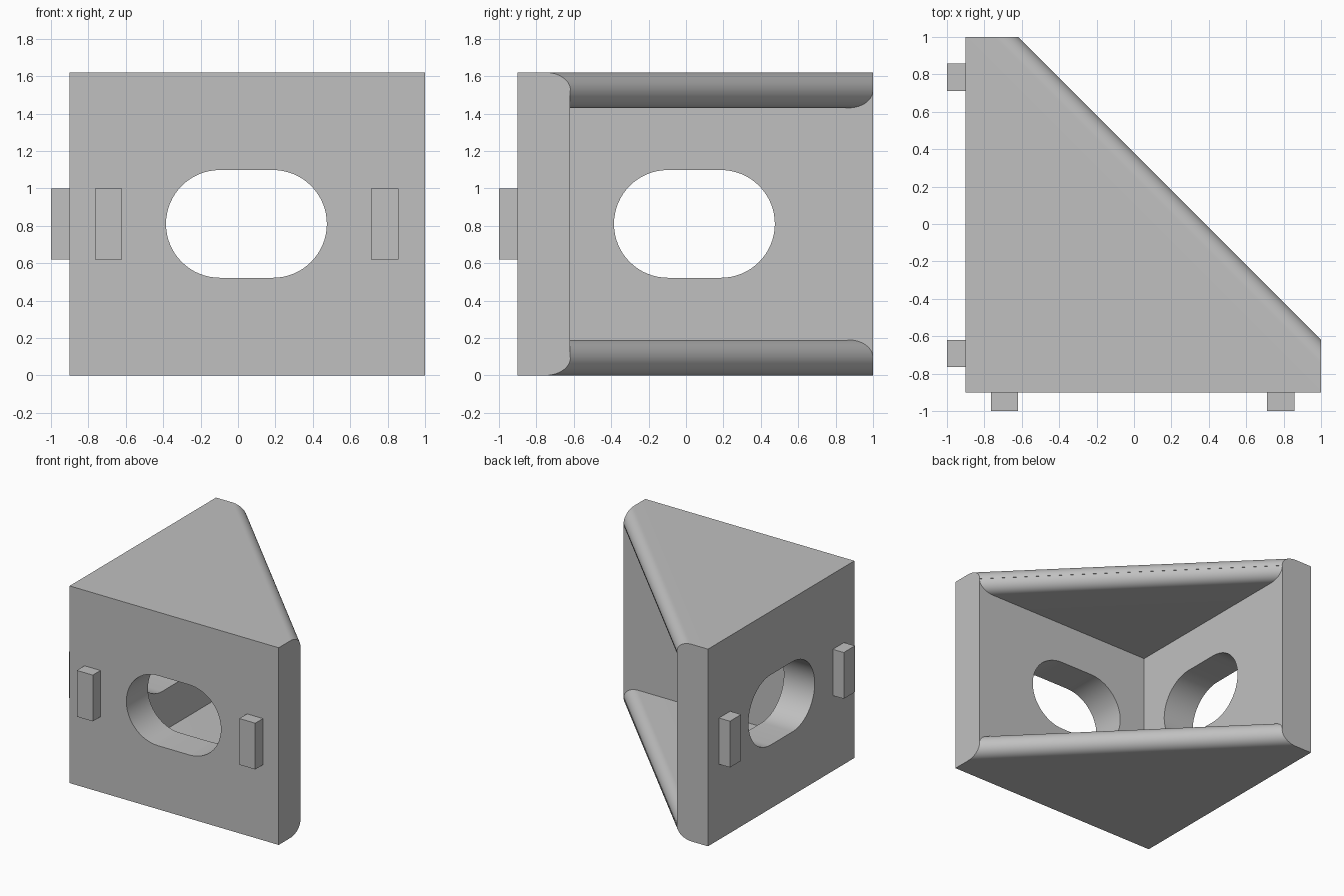
import bpy, bmesh
from math import sin, cos, pi, sqrt
from mathutils import Vector

cube = bpy.data.objects.get("Cube")
if cube:
    bpy.data.objects.remove(cube, do_unlink=True)

grey = bpy.data.materials.new("plain grey")
grey.use_nodes = True
grey.diffuse_color = (0.53, 0.53, 0.53, 1)
grey.node_tree.nodes["Principled BSDF"].inputs["Base Color"].default_value = grey.diffuse_color

HEIGHT, NOSE, INNER, OUTER = 1.62, 0.095, -0.62, -0.9
SLOPE = 0.382 / sqrt(2)          # distance of the sloping side from the centre
X, Y, Z = Vector((1, 0, 0)), Vector((0, 1, 0)), Vector((0, 0, 1))


def prism(name, points, across, along, start, end):
    """Extrude a profile (across, z) along a direction."""
    bm = bmesh.new()
    verts = [bm.verts.new(across * a + Z * z + along * start) for a, z in points]
    face = bm.faces.new(verts)
    moved = bmesh.ops.extrude_face_region(bm, geom=[face])["geom"]
    bmesh.ops.translate(bm, vec=along * (end - start),
                        verts=[g for g in moved if isinstance(g, bmesh.types.BMVert)])
    bmesh.ops.recalc_face_normals(bm, faces=bm.faces[:])
    mesh = bpy.data.meshes.new(name)
    bm.to_mesh(mesh)
    bm.free()
    obj = bpy.data.objects.new(name, mesh)
    bpy.context.collection.objects.link(obj)
    return obj


def box(name, x, y, z):
    profile = [(x[0], z[0]), (x[1], z[0]), (x[1], z[1]), (x[0], z[1])]
    return prism(name, profile, X, Y, *y)


def boolean(obj, cutter, operation):
    mod = obj.modifiers.new("cut", 'BOOLEAN')
    mod.operation, mod.solver, mod.object = operation, 'EXACT', cutter
    bpy.context.view_layer.objects.active = obj
    bpy.ops.object.modifier_apply(modifier=mod.name)
    bpy.data.objects.remove(cutter, do_unlink=True)


def arc(cx, cz, r, a0, a1, steps=14):
    angles = [a0 + (a1 - a0) * i / steps for i in range(steps + 1)]
    return [(cx + r * cos(a), cz + r * sin(a)) for a in angles]


def with_mirror(half):
    """Complete a lower half profile with its upper mirror image."""
    return half + [(a, HEIGHT - z) for a, z in reversed(half)]


# Triangular body with rounded edges on the sloping side
diagonal, outward = (X - Y).normalized(), (X + Y).normalized()
centre = SLOPE - NOSE
lower = [(-2, 0)] + arc(centre, NOSE, NOSE, -pi / 2, 0)
body = prism("bracket_body", with_mirror(lower), outward, diagonal, -3, 3)
boolean(body, box("body_limit", (OUTER, 1), (OUTER, 1), (-1, 3)), 'INTERSECT')

# Hollow between the two walls and two round-nosed plates
gap = 0.002
lower = [(-2, 2 * NOSE)] + arc(centre, NOSE + gap, NOSE - gap, pi / 2, 0) + [(1.5, NOSE + gap)]
hollow = prism("hollow", with_mirror(lower), outward, diagonal, -3, 3)
boolean(hollow, box("hollow_limit", (INNER, 2), (INNER, 2), (-1, 3)), 'INTERSECT')
boolean(body, hollow, 'DIFFERENCE')

# Long hole through each wall
RADIUS, FLAT, MIDDLE = 0.288, 0.142, 0.045
slot = (arc(MIDDLE + FLAT, HEIGHT / 2, RADIUS, -pi / 2, pi / 2, 32)
        + arc(MIDDLE - FLAT, HEIGHT / 2, RADIUS, pi / 2, 3 * pi / 2, 32))
for across, along in ((X, Y), (Y, X)):
    boolean(body, prism("slot", slot, across, along, -1.3, -0.5), 'DIFFERENCE')

# Locating tabs on the two outer faces
tabs = []
for side, across, along in (("front", X, Y), ("right", Y, X)):
    for place, low in (("near", -0.765), ("far", 0.712)):
        profile = [(low, 0.62), (low + 0.145, 0.62), (low + 0.145, 1), (low, 1)]
        tabs.append(prism(f"{side}_{place}_tab", profile, across, along, -1, OUTER + 0.01))

# Colour and shading
for obj in [body] + tabs:
    obj.data.materials.clear()
    obj.data.materials.append(grey)
bpy.ops.object.select_all(action='DESELECT')
body.select_set(True)
bpy.context.view_layer.objects.active = body
bpy.ops.object.shade_smooth_by_angle(angle=pi / 6)
